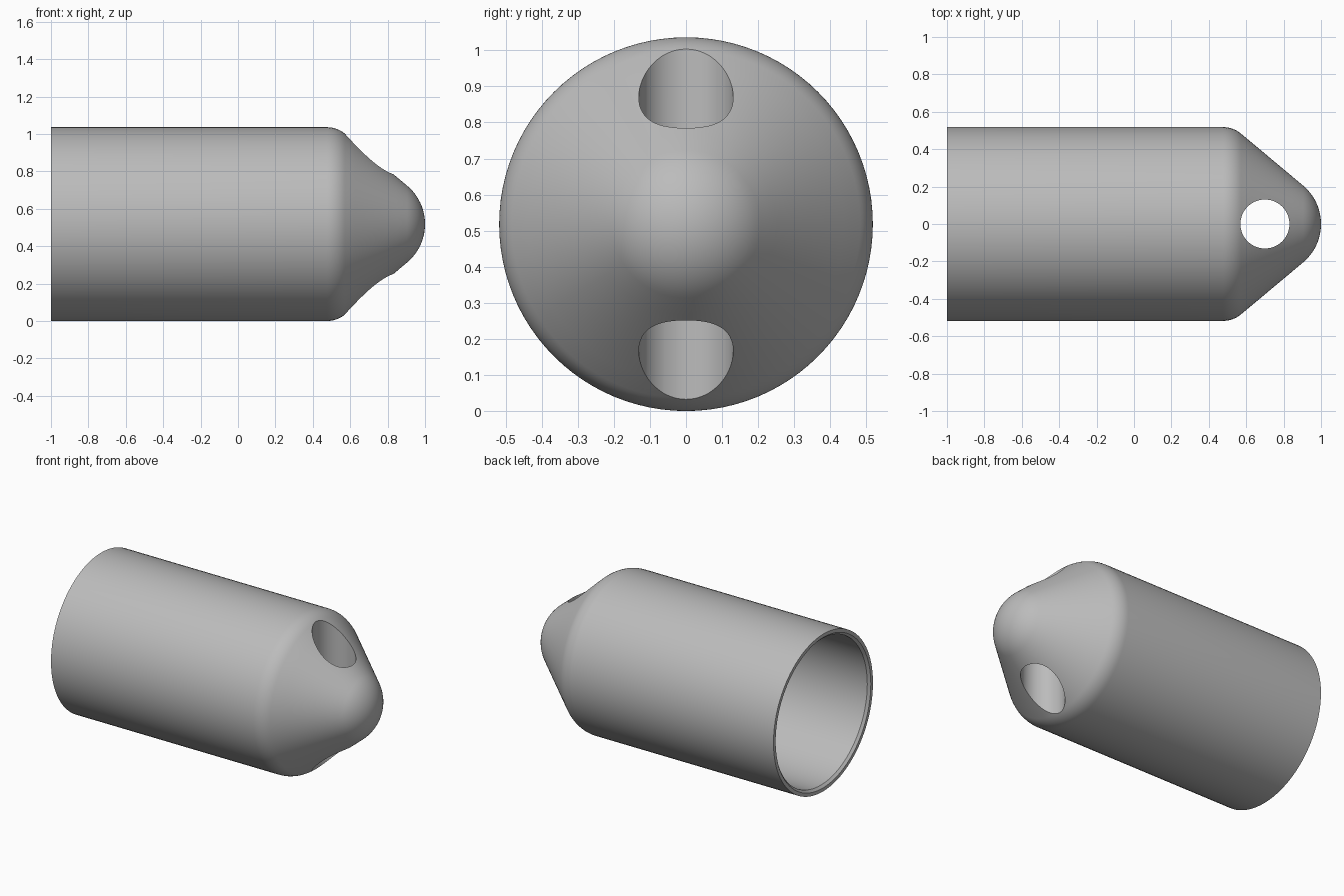
import bpy, bmesh
from math import sin, cos, radians, pi
from mathutils import Vector, Matrix

if "Cube" in bpy.data.objects:
    bpy.data.objects.remove(bpy.data.objects["Cube"])

R = 0.518          # outer radius, also the height of the axis
SEGMENTS = 96

grey = bpy.data.materials.new("plain grey")
grey.use_nodes = True
colour = (0.5, 0.5, 0.5, 1)
grey.diffuse_color = colour
grey.node_tree.nodes["Principled BSDF"].inputs["Base Color"].default_value = colour


def arc(cx, cr, radius, start, end, steps):
    """Points (x, r) on an arc; angles in degrees from the +x axis."""
    angles = [radians(start + (end - start) * i / steps) for i in range(steps + 1)]
    return [(cx + radius * cos(a), cr + radius * sin(a)) for a in angles]


def new_object(name, bm):
    mesh = bpy.data.meshes.new(name)
    bmesh.ops.recalc_face_normals(bm, faces=bm.faces[:])
    bm.to_mesh(mesh)
    bm.free()
    obj = bpy.data.objects.new(name, mesh)
    bpy.context.collection.objects.link(obj)
    mesh.materials.append(grey)
    return obj


# Profile: cavity floor, bore, mouth, outer wall, shoulder, cone, nose
profile = [(0.46, 0), (0.46, 0.48), (-0.985, 0.48), (-1, 0.495), (-1, R)]
shoulder = arc(0.476, R - 0.15, 0.15, 90, 50, 8)
nose = arc(0.732, 0, 0.268, 50, 0, 12)
a, b = Vector(shoulder[-1]), Vector(nose[0])
cone = [tuple(a.lerp(b, i / 6)) for i in range(1, 6)]
profile += shoulder + cone + nose

# Revolve the profile around the long axis
bm = bmesh.new()
verts = [bm.verts.new((x, 0, r)) for x, r in profile]
edges = [bm.edges.new(pair) for pair in zip(verts, verts[1:])]
bmesh.ops.spin(bm, geom=verts + edges, cent=(0, 0, 0), axis=(1, 0, 0),
               angle=2 * pi, steps=SEGMENTS, use_merge=True)
bmesh.ops.remove_doubles(bm, verts=bm.verts[:], dist=0.0001)
bmesh.ops.translate(bm, verts=bm.verts[:], vec=(0, 0, R))
cap = new_object("hollow_end_cap", bm)

# Cross hole through the nose
bm = bmesh.new()
bmesh.ops.create_cone(bm, cap_ends=True, segments=64, radius1=0.131, radius2=0.131,
                      depth=2, matrix=Matrix.Translation((0.7, 0, R)))
cutter = new_object("hole_cutter", bm)
cutter.hide_render = True

bpy.ops.object.select_all(action="DESELECT")
bpy.context.view_layer.objects.active = cap
cap.select_set(True)
hole = cap.modifiers.new("cross_hole", "BOOLEAN")
hole.operation = "DIFFERENCE"
hole.solver = "EXACT"
hole.object = cutter
bpy.ops.object.modifier_apply(modifier=hole.name)
bpy.data.objects.remove(cutter)
bpy.ops.object.shade_smooth_by_angle(angle=radians(30))
